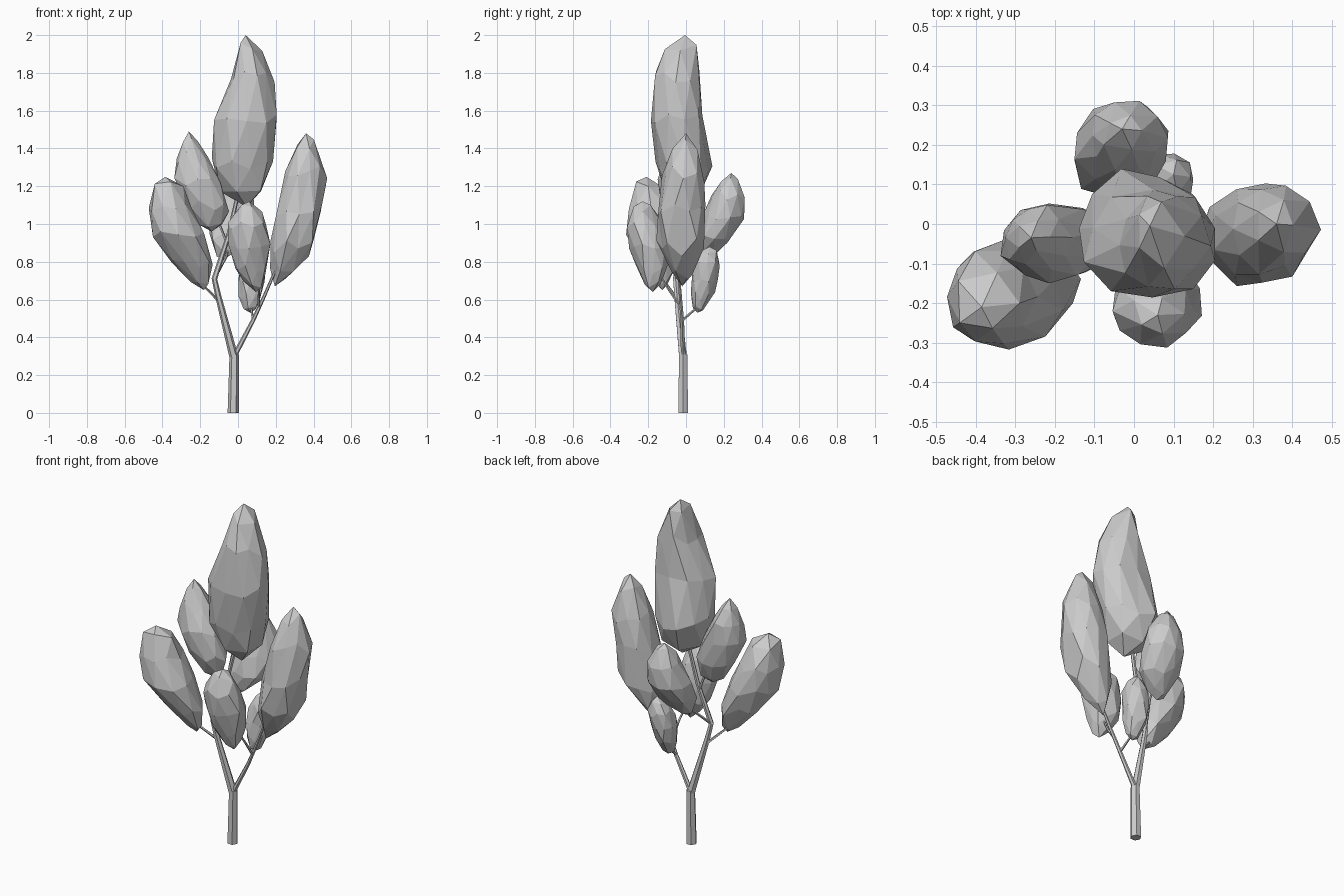
import bpy
import bmesh
import math
import random
from mathutils import Vector

cube = bpy.data.objects.get("Cube")
if cube:
    bpy.data.objects.remove(cube)

grey = bpy.data.materials.new("plain_grey")
grey.use_nodes = True
grey.diffuse_color = (0.6, 0.6, 0.6, 1)
grey.node_tree.nodes["Principled BSDF"].inputs["Base Color"].default_value = (0.6, 0.6, 0.6, 1)


def finish(bm, name):
    bmesh.ops.recalc_face_normals(bm, faces=bm.faces)
    mesh = bpy.data.meshes.new(name)
    bm.to_mesh(mesh)
    bm.free()
    mesh.materials.append(grey)
    bpy.context.collection.objects.link(bpy.data.objects.new(name, mesh))


def branch(name, points, radii, sides=6):
    """Tapered faceted tube along a path."""
    bm = bmesh.new()
    pts = [Vector(p) for p in points]
    rings = []
    for i, (p, r) in enumerate(zip(pts, radii)):
        along = (pts[min(i + 1, len(pts) - 1)] - pts[max(i - 1, 0)]).normalized()
        u = Vector((0, 1, 0)).cross(along).normalized()
        v = along.cross(u)
        angles = [math.tau * k / sides for k in range(sides)]
        rings.append([bm.verts.new(p + r * (u * math.cos(a) + v * math.sin(a))) for a in angles])
    for a, b in zip(rings, rings[1:]):
        for k in range(sides):
            n = (k + 1) % sides
            bm.faces.new((a[k], a[n], b[n], b[k]))
    bm.faces.new(rings[0])
    bm.faces.new(rings[-1])
    finish(bm, name)


def section_at(sections, z):
    """Interpolated left, right, front and back limits at a height."""
    for low, high in zip(sections, sections[1:]):
        if z <= high[0]:
            break
    t = min(1, max(0, (z - low[0]) / (high[0] - low[0])))
    return [a + (b - a) * t for a, b in zip(low[1:], high[1:])]


def clump(name, sections, seed):
    """Rough faceted leaf mass; each section is height, x limits, y limits."""
    rng = random.Random(seed)
    bm = bmesh.new()
    bmesh.ops.create_icosphere(bm, subdivisions=2, radius=1)
    bottom, top = sections[0][0], sections[-1][0]
    for v in bm.verts:
        ring = math.hypot(v.co.x, v.co.y)
        z = v.co.z
        swell = 0
        if ring > 0.01:
            z += rng.uniform(-0.08, 0.08)
            swell = rng.uniform(0.98, 1.16) / ring
        z = min(top, max(bottom, bottom + (top - bottom) * (z + 1) / 2))
        x0, x1, y0, y1 = section_at(sections, z)
        v.co = ((x0 + x1) / 2 + (x1 - x0) / 2 * v.co.x * swell,
                (y0 + y1) / 2 + (y1 - y0) / 2 * v.co.y * swell, z)
    finish(bm, name)


# Trunk and the two main limbs
fork = (-0.02, -0.015, 0.31)
knee = (-0.125, -0.055, 0.71)
branch("trunk", [(-0.025, -0.015, 0), fork], [0.03, 0.025])
branch("right_limb", [(-0.02, -0.015, 0.29), (-0.105, -0.048, 0.62), knee,
                      (-0.05, -0.035, 0.94), (0.0, -0.02, 1.16)],
       [0.024, 0.016, 0.015, 0.012, 0.01])
branch("left_limb", [(-0.02, -0.015, 0.3), (0.08, -0.02, 0.49), (0.14, -0.03, 0.62),
                     (0.2, -0.04, 0.76)], [0.014, 0.011, 0.009, 0.007])

# Twigs that carry the smaller leaf masses
twigs = {
    "front_right_twig": [(-0.11, -0.045, 0.6), (-0.2, -0.11, 0.69)],
    "upper_right_twig": [(-0.06, -0.035, 0.9), (-0.11, -0.04, 1.03)],
    "back_twig": [knee, (-0.06, 0.06, 0.83), (-0.05, 0.12, 0.9)],
    "back_left_twig": [(0.08, -0.02, 0.49), (0.07, 0.05, 0.55), (0.07, 0.08, 0.62)],
    "front_left_twig": [(0.11, -0.025, 0.56), (0.11, -0.09, 0.65), (0.09, -0.15, 0.75)],
}
for name, path in twigs.items():
    branch(name, path, [0.008, 0.006, 0.005][:len(path)], 5)

# Leaf masses
clump("crown_leaves", [
    (1.09, 0.01, 0.08, -0.06, 0),
    (1.19, -0.1, 0.14, -0.13, 0.1),
    (1.35, -0.14, 0.18, -0.16, 0.14),
    (1.53, -0.12, 0.21, -0.18, 0.08),
    (1.76, -0.04, 0.18, -0.17, 0.06),
    (1.92, 0, 0.12, -0.12, 0.06),
    (2, 0.01, 0.07, -0.06, 0.05)], 3)
clump("left_leaves", [
    (0.67, 0.18, 0.21, -0.04, 0),
    (0.77, 0.18, 0.33, -0.09, 0.05),
    (0.95, 0.19, 0.43, -0.16, 0.11),
    (1.23, 0.24, 0.46, -0.13, 0.1),
    (1.42, 0.31, 0.41, -0.06, 0.05),
    (1.48, 0.34, 0.38, -0.02, 0.02)], 5)
clump("front_right_leaves", [
    (0.65, -0.2, -0.16, -0.14, -0.11),
    (0.77, -0.33, -0.14, -0.21, -0.06),
    (0.94, -0.45, -0.18, -0.3, -0.05),
    (1.1, -0.47, -0.27, -0.3, -0.07),
    (1.2, -0.45, -0.29, -0.28, -0.12),
    (1.25, -0.43, -0.34, -0.25, -0.17)], 8)
clump("upper_right_leaves", [
    (0.96, -0.18, -0.1, -0.07, -0.02),
    (1.05, -0.24, -0.05, -0.12, 0.03),
    (1.22, -0.33, -0.09, -0.15, 0.05),
    (1.38, -0.32, -0.18, -0.1, 0.04),
    (1.49, -0.27, -0.25, -0.05, -0.02)], 11)
clump("front_left_leaves", [
    (0.64, 0.07, 0.12, -0.2, -0.15),
    (0.76, -0.01, 0.15, -0.25, -0.1),
    (0.9, -0.06, 0.17, -0.3, -0.1),
    (1.03, -0.05, 0.14, -0.31, -0.14),
    (1.12, 0.03, 0.09, -0.26, -0.2)], 14)
clump("back_leaves", [
    (0.81, -0.1, -0.05, 0.08, 0.12),
    (0.92, -0.14, 0.05, 0.06, 0.24),
    (1.05, -0.14, 0.08, 0.1, 0.31),
    (1.17, -0.1, 0.07, 0.15, 0.3),
    (1.27, -0.06, 0, 0.22, 0.26)], 17)
clump("back_left_leaves", [
    (0.53, 0.04, 0.09, 0.04, 0.08),
    (0.64, 0, 0.13, 0.03, 0.15),
    (0.78, 0.01, 0.15, 0.04, 0.18),
    (0.88, 0.07, 0.13, 0.09, 0.16)], 20)
